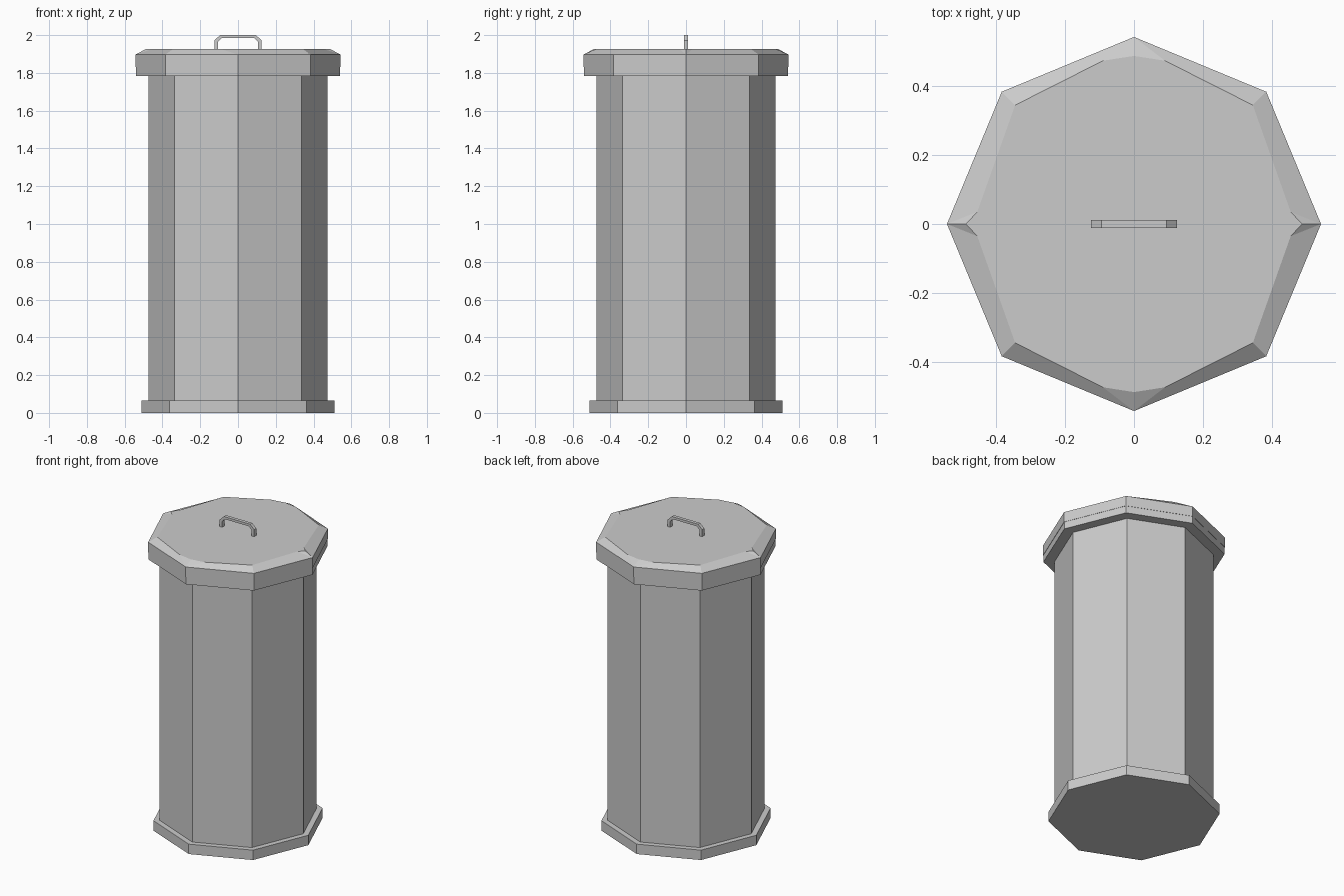
import bpy
import bmesh
from math import cos, sin, pi

if "Cube" in bpy.data.objects:
    bpy.data.objects.remove(bpy.data.objects["Cube"])


def make_object(name, bm):
    bmesh.ops.recalc_face_normals(bm, faces=bm.faces[:])
    mesh = bpy.data.meshes.new(name)
    bm.to_mesh(mesh)
    bm.free()
    obj = bpy.data.objects.new(name, mesh)
    bpy.context.collection.objects.link(obj)
    return obj


def octagon(r, z):
    return [(r * cos(i * pi / 4), r * sin(i * pi / 4), z) for i in range(8)]


def prism(name, r, z0, z1):
    bm = bmesh.new()
    low = [bm.verts.new(p) for p in octagon(r, z0)]
    high = [bm.verts.new(p) for p in octagon(r, z1)]
    bm.faces.new(low)
    bm.faces.new(high)
    for i in range(8):
        j = (i + 1) % 8
        bm.faces.new((low[i], low[j], high[j], high[i]))
    return make_object(name, bm)


# Bin: foot, body and upper rim
prism("base", 0.511, 0.0, 0.065)
prism("body", 0.474, 0.065, 1.783)
prism("rim", 0.541, 1.783, 1.83)

# Lid: octagonal side, sloped border, flat top with extra points beside each axis corner
bm = bmesh.new()
low = [bm.verts.new(p) for p in octagon(0.543, 1.83)]
mid = [bm.verts.new(p) for p in octagon(0.543, 1.897)]
TOP = 1.926
extra = {0: (0.455, 0.035), 4: (-0.455, -0.035), 2: (-0.09, 0.474), 6: (0.09, -0.474)}
before, corner, after = {}, {}, {}
for i, p in enumerate(octagon(0.488, TOP)):
    corner[i] = bm.verts.new(p)
    before[i] = after[i] = corner[i]
    if i in extra:
        x, y = extra[i]
        after[i] = bm.verts.new((x, y, TOP))
        mirrored = (x, -y) if i in (0, 4) else (-x, y)
        before[i] = bm.verts.new((*mirrored, TOP))
outline = []
for i in range(8):
    j = (i + 1) % 8
    bm.faces.new((low[i], low[j], mid[j], mid[i]))
    bm.faces.new((mid[i], mid[j], before[j], after[i]))
    if i in extra:
        bm.faces.new((mid[i], corner[i], before[i]))
        bm.faces.new((mid[i], after[i], corner[i]))
        outline += [before[i], corner[i], after[i]]
    else:
        outline.append(corner[i])
bm.faces.new(low)
bm.faces.new(outline)
make_object("lid", bm)

# Handle: chamfered flat bar bent into an arch
half = [(-0.125, 1.92), (-0.125, 1.972), (-0.095, 2.0)]
half_in = [(-0.107, 1.92), (-0.107, 1.965), (-0.087, 1.984)]
outer = half + [(-x, z) for x, z in reversed(half)]
inner = half_in + [(-x, z) for x, z in reversed(half_in)]
bm = bmesh.new()
rings = []
for (xo, zo), (xi, zi) in zip(outer, inner):
    rings.append([bm.verts.new(p) for p in
                  ((xo, -0.011, zo), (xo, 0.011, zo), (xi, 0.011, zi), (xi, -0.011, zi))])
for a, b in zip(rings, rings[1:]):
    for k in range(4):
        m = (k + 1) % 4
        bm.faces.new((a[k], a[m], b[m], b[k]))
bm.faces.new(rings[0])
bm.faces.new(rings[-1])
make_object("lid_handle", bm)
